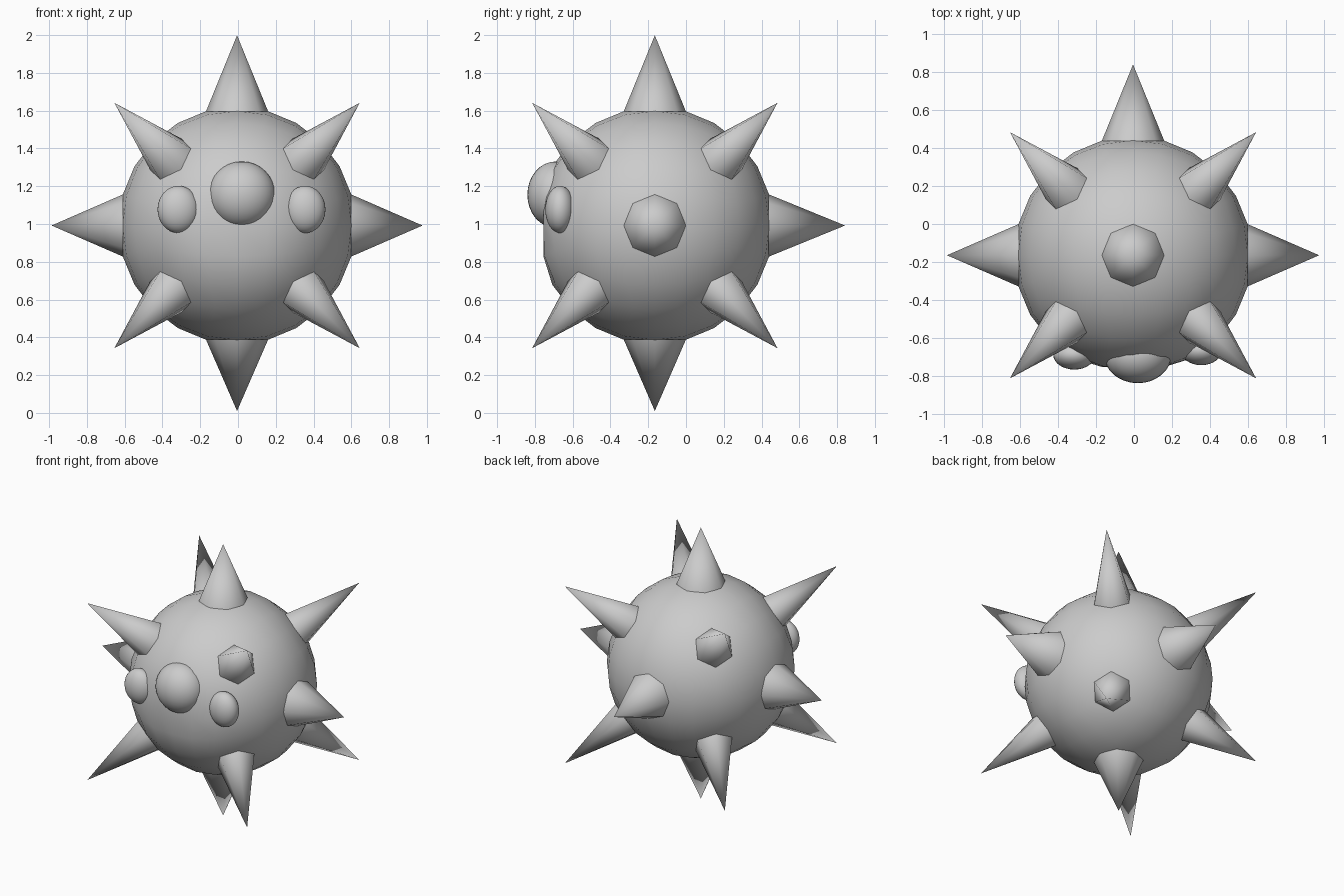
import bpy, bmesh, math
from mathutils import Vector, Matrix

if "Cube" in bpy.data.objects:
    bpy.data.objects.remove(bpy.data.objects["Cube"], do_unlink=True)

CENTRE = Vector((-0.005, -0.165, 0.992))
RADIUS = 0.627

grey = bpy.data.materials.new("plain grey")
grey.use_nodes = True
grey.diffuse_color = (0.6, 0.6, 0.6, 1)
grey.node_tree.nodes["Principled BSDF"].inputs["Base Color"].default_value = (0.6, 0.6, 0.6, 1)


def finish(name, bm, matrix):
    """Turn a bmesh into a smooth-shaded grey object."""
    bmesh.ops.recalc_face_normals(bm, faces=bm.faces)
    for face in bm.faces:
        face.smooth = len(face.verts) < 5
    mesh = bpy.data.meshes.new(name)
    bm.to_mesh(mesh)
    bm.free()
    mesh.materials.append(grey)
    obj = bpy.data.objects.new(name, mesh)
    obj.matrix_world = matrix
    bpy.context.collection.objects.link(obj)
    return obj


# Body: a cube grid rounded into a ball with even angular steps
bm = bmesh.new()
bmesh.ops.create_cube(bm, size=2)
bmesh.ops.subdivide_edges(bm, edges=bm.edges[:], cuts=5, use_grid_fill=True)
for v in bm.verts:
    v.co = Vector([math.tan(c * math.pi / 4) for c in v.co]).normalized() * RADIUS
    v.co.y = max(v.co.y, -0.59)  # slightly flattened face
finish("body", bm, Matrix.Translation(CENTRE))


def spike(name, direction, base, tip, radius, sides):
    direction = Vector(direction).normalized()
    bm = bmesh.new()
    bmesh.ops.create_cone(bm, cap_ends=True, segments=sides, radius1=radius,
                          radius2=0, depth=tip - base)
    turn = direction.to_track_quat('Z', 'Y').to_matrix().to_4x4()
    place = Matrix.Translation(CENTRE + direction * (base + tip) / 2)
    finish(name, bm, place @ turn)


# Straight spikes, with none on the face
for name, direction in (("top", (0, 0, 1)), ("bottom", (0, 0, -1)), ("left", (1, 0, 0)),
                        ("right", (-1, 0, 0)), ("back", (0, 1, 0))):
    tip = 1.007 if name in ("top", "back") else 0.982
    spike(name + "_spike", direction, 0.603, tip, 0.165, 8)

# Slanted spikes toward the eight corners
for x, side in ((1, "left"), (-1, "right")):
    for y, depth in ((1, "back"), (-1, "front")):
        for z, level in ((1, "upper"), (-1, "lower")):
            spike(f"{level}_{depth}_{side}_spike", (x, y, z), 0.605, 1.125, 0.135, 6)

# Three bulging eyes
for name, place, size in (
        ("middle_eye", (0.02, -0.69, 1.155), (0.178, 0.15, 0.176)),
        ("left_eye", (0.355, -0.667, 1.077), (0.108, 0.078, 0.125)),
        ("right_eye", (-0.315, -0.69, 1.077), (0.111, 0.078, 0.125))):
    bm = bmesh.new()
    bmesh.ops.create_uvsphere(bm, u_segments=32, v_segments=16, radius=1)
    bmesh.ops.scale(bm, vec=size, verts=bm.verts)
    finish(name, bm, Matrix.Translation(place))
